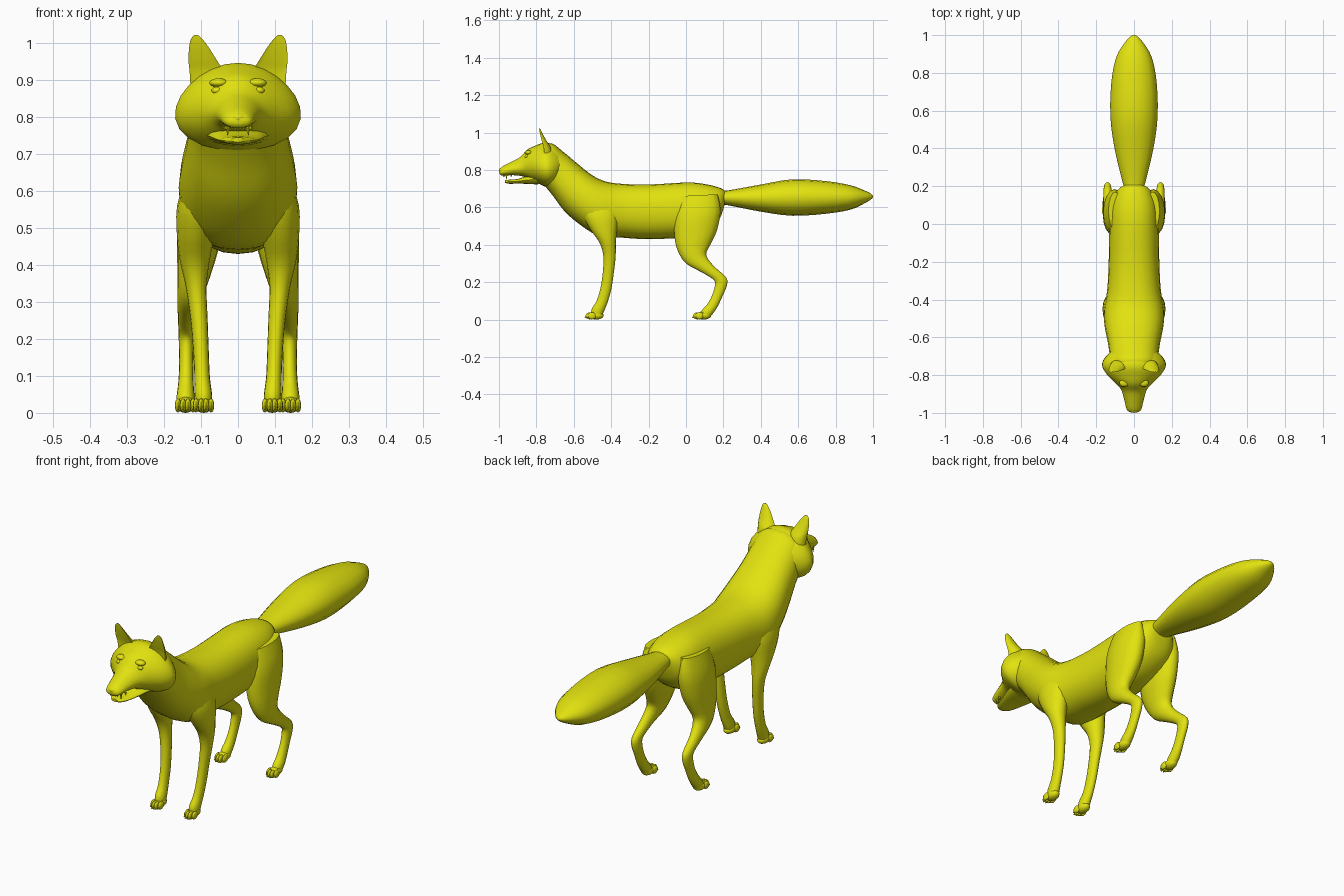
import bpy, bmesh, math
from mathutils import Vector, Matrix

fur = bpy.data.materials.new("yellow fur")
fur.diffuse_color = (0.76, 0.76, 0.005, 1)


def finish(name, bm, mirror=False, angle=50):
    bmesh.ops.recalc_face_normals(bm, faces=bm.faces)
    mesh = bpy.data.meshes.new(name)
    bm.to_mesh(mesh)
    bm.free()
    mesh.materials.append(fur)
    ob = bpy.data.objects.new(name, mesh)
    bpy.context.collection.objects.link(ob)
    bpy.ops.object.select_all(action='DESELECT')
    ob.select_set(True)
    bpy.context.view_layer.objects.active = ob
    bpy.ops.object.shade_smooth_by_angle(angle=math.radians(angle))
    if mirror:
        ob.modifiers.new("Mirror", 'MIRROR').use_mirror_merge = False
    return ob


def spline(p0, p1, p2, p3, t):
    return 0.5 * (2 * p1 + (p2 - p0) * t + (2 * p0 - 5 * p1 + 4 * p2 - p3) * t * t
                  + (3 * p1 - p0 - 3 * p2 + p3) * t ** 3)


def loft(name, rings, n=20, steps=3, power=1.0, pear=0.0, cup=None, mirror=False):
    """Each ring: first edge (y, z), opposite edge (y, z), half width, centre x."""
    rows = [Vector((*r, 0.0)[:6]) if len(r) == 5 else Vector(r) for r in rings]
    path = []
    for i in range(len(rows) - 1):
        q = [rows[max(i - 1, 0)], rows[i], rows[i + 1], rows[min(i + 2, len(rows) - 1)]]
        path += [spline(*q, s / steps) for s in range(steps)]
    path.append(rows[-1])
    bm = bmesh.new()
    loops = []
    for ay, az, by, bz, w, cx in path:
        loop = []
        for k in range(n):
            t = 2 * math.pi * k / n
            c, s = math.cos(t), math.sin(t)
            c = math.copysign(abs(c) ** power, c)
            s = math.copysign(abs(s) ** power, s)
            x = cx + w * s * (1 - pear * c)
            if cup is not None and c > 0:
                c *= cup          # hollow the first side
            loop.append(bm.verts.new((x, (ay + by) / 2 + c * (ay - by) / 2,
                                      (az + bz) / 2 + c * (az - bz) / 2)))
        loops.append(loop)
    for a, b in zip(loops, loops[1:]):
        for k in range(n):
            bm.faces.new((a[k], a[(k + 1) % n], b[(k + 1) % n], b[k]))
    bm.faces.new(loops[0])
    bm.faces.new(loops[-1])
    return finish(name, bm, mirror)


def blobs(name, items, mirror=False):
    """Ellipsoids given as centre and radii."""
    bm = bmesh.new()
    for c, r in items:
        m = Matrix.Translation(c) @ Matrix.Diagonal((*r, 1))
        bmesh.ops.create_uvsphere(bm, u_segments=12, v_segments=8, radius=1, matrix=m)
    return finish(name, bm, mirror)


# Torso and neck, rump to nape
loft("torso", [
    (.212, .685, .205, .61, .045), (.18, .705, .175, .53, .09),
    (.10, .725, .10, .47, .122), (0, .733, 0, .44, .13),
    (-.20, .722, -.20, .43, .134), (-.36, .727, -.34, .438, .142),
    (-.45, .745, -.47, .45, .16), (-.52, .785, -.57, .51, .155),
    (-.59, .842, -.65, .58, .14), (-.66, .90, -.71, .66, .13),
    (-.72, .943, -.76, .72, .125), (-.77, .92, -.79, .75, .09)],
    n=24, power=.88)

# Tail
loft("tail", [
    (.17, .69, .17, .615, .045), (.22, .69, .22, .612, .06),
    (.40, .722, .40, .577, .103), (.57, .75, .57, .555, .125),
    (.75, .74, .75, .566, .12), (.88, .718, .88, .588, .095),
    (.955, .69, .955, .622, .053), (.99, .672, .99, .643, .022),
    (1.0, .66, 1.0, .655, .005)], n=16)

# Head with cheek ruff and upper muzzle
loft("head", [
    (-.66, .90, -.68, .75, .115), (-.71, .935, -.70, .72, .15),
    (-.755, .947, -.74, .708, .168), (-.805, .93, -.785, .725, .145),
    (-.85, .908, -.83, .745, .10), (-.885, .87, -.87, .765, .068),
    (-.93, .845, -.925, .772, .052), (-.97, .825, -.97, .77, .042),
    (-.99, .812, -.99, .772, .032), (-.998, .80, -.998, .782, .014)],
    n=24, pear=.18)
blobs("nose", [((0, -.981, .798), (.024, .019, .016))])
blobs("brow", [((.052, -.842, .893), (.026, .02, .012))], mirror=True)
blobs("eye", [((.056, -.851, .872), (.016, .012, .010))], mirror=True)

# Lower jaw and teeth
loft("lower_jaw", [
    (-.80, .78, -.79, .722, .085), (-.85, .768, -.84, .725, .072),
    (-.90, .752, -.90, .727, .055), (-.945, .748, -.945, .726, .038),
    (-.968, .745, -.968, .732, .018)], n=16)
bm = bmesh.new()
for x, y, h in ((.006, -.975, .014), (.016, -.972, .014), (.028, -.96, .026),
                (.036, -.935, .014)):
    for sx in (-1, 1):
        m = Matrix.Translation((sx * x, y, .776 - h / 2)) @ Matrix.Rotation(math.pi, 4, 'X')
        bmesh.ops.create_cone(bm, cap_ends=True, segments=6, radius1=.006, radius2=.001,
                              depth=h, matrix=m)
finish("teeth", bm)

# Ears, hollow at the front
loft("ear", [
    (-.80, .89, -.715, .89, .046, .083), (-.80, .925, -.725, .925, .045, .086),
    (-.797, .955, -.745, .955, .038, .096), (-.795, .99, -.765, .99, .026, .106),
    (-.792, 1.012, -.776, 1.012, .015, .112), (-.788, 1.022, -.782, 1.022, .005, .113)],
    n=16, cup=-.1, mirror=True)

# Legs, from shoulder or hip down to the ankle
loft("front_leg", [
    (-.55, .64, -.38, .64, .035, .105), (-.55, .56, -.36, .56, .055, .11),
    (-.51, .48, -.37, .47, .05, .115), (-.462, .41, -.375, .41, .04, .117),
    (-.442, .34, -.376, .34, .028, .113), (-.445, .25, -.386, .25, .023, .105),
    (-.457, .17, -.40, .16, .021, .10), (-.478, .10, -.42, .09, .021, .097),
    (-.505, .055, -.438, .045, .024, .094), (-.505, .02, -.45, .018, .022, .093)],
    n=16, mirror=True)
loft("hind_leg", [
    (-.03, .66, .17, .67, .035, .10), (-.06, .56, .185, .58, .06, .102),
    (-.062, .45, .165, .475, .058, .107), (-.045, .37, .13, .40, .047, .117),
    (0, .30, .108, .345, .036, .128), (.08, .255, .15, .285, .026, .137),
    (.145, .215, .215, .225, .021, .14), (.155, .185, .218, .18, .02, .14),
    (.14, .13, .197, .13, .019, .14), (.112, .08, .172, .075, .021, .141),
    (.085, .05, .15, .04, .024, .142), (.075, .02, .13, .015, .022, .142)],
    n=16, mirror=True)

# Paws: a pad, four toes with claws
for name, px, py in (("front_paw", .093, -.485), ("hind_paw", .142, .09)):
    parts = [((px, py + .005, .022), (.026, .04, .022))]
    for k, back in zip((-1.5, -.5, .5, 1.5), (.012, 0, 0, .012)):
        x = px + k * .0135
        parts.append(((x, py - .03 + back, .02), (.0085, .022, .019)))
        parts.append(((x, py - .049 + back, .013), (.003, .008, .005)))
    blobs(name, parts, mirror=True)
